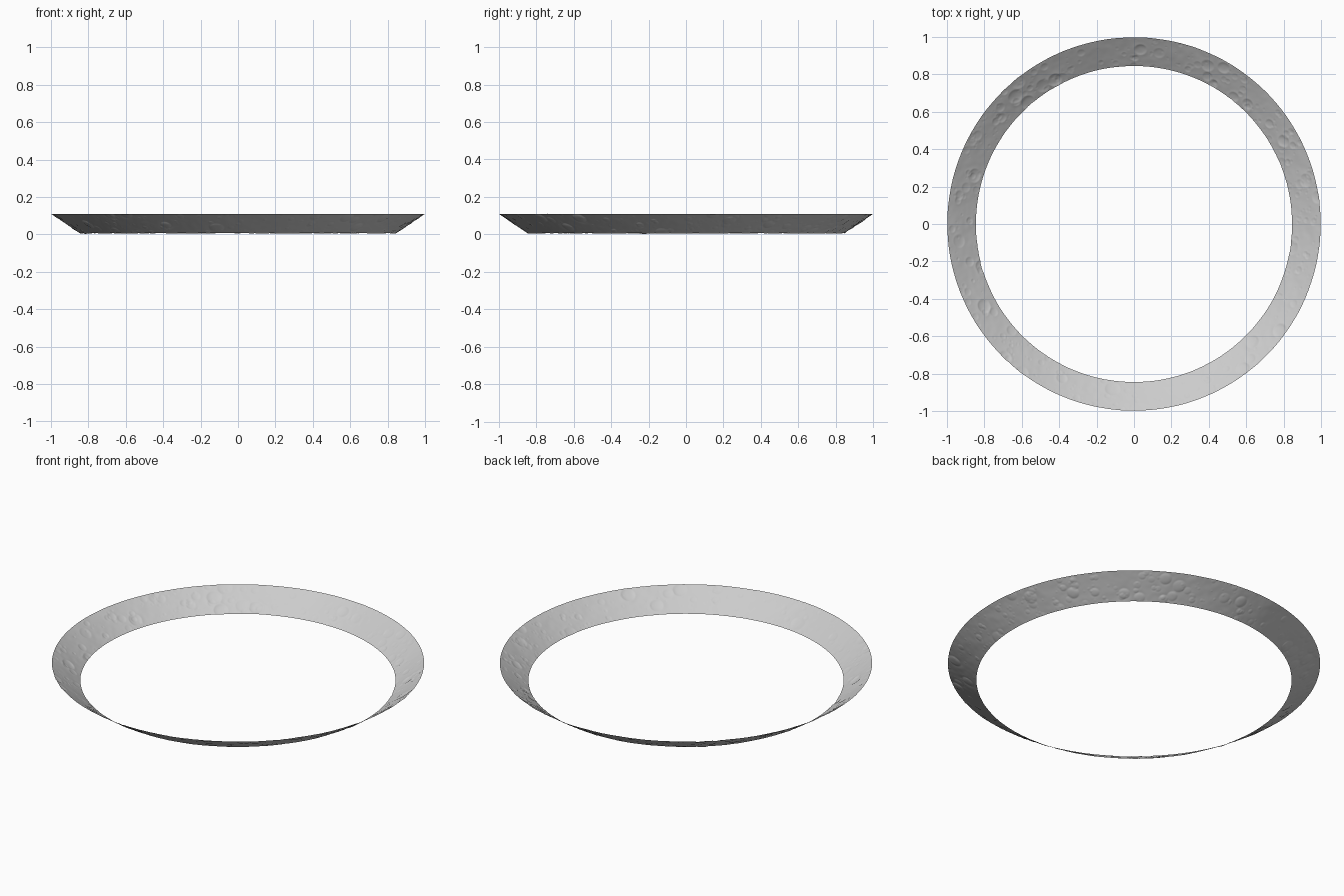
import bpy, math, random
from mathutils import Vector, noise

if "Cube" in bpy.data.objects:
    bpy.data.objects.remove(bpy.data.objects["Cube"])

random.seed(7)
N, M = 1400, 44                      # segments around, rows up the slope
R0, Z0, R1, Z1 = 0.845, 0.006, 0.998, 0.109
L = math.hypot(R1 - R0, Z1 - Z0)
nr, nz = -(Z1 - Z0) / L, (R1 - R0) / L   # inner surface normal (radial, vertical)
height = [[0.0] * (M + 1) for _ in range(N)]

# gentle rolling ground
for i in range(N):
    a = 2 * math.pi * i / N
    for j in range(M + 1):
        r, z = R0 + (R1 - R0) * j / M, Z0 + (Z1 - Z0) * j / M
        p = Vector((r * math.cos(a), r * math.sin(a), z))
        height[i][j] = 0.0012 * noise.noise(p * 9) + 0.0007 * noise.noise(p * 28)


def crater(angle, s, rad):
    """Press a bowl with a raised rim into the band."""
    rr = R0 + (R1 - R0) * s / L
    reach = 1.7 * rad
    ci, di = angle / (2 * math.pi) * N, reach / rr / (2 * math.pi) * N
    depth = 0.09 * rad * random.uniform(0.5, 1.0)
    for i in range(int(ci - di), int(ci + di) + 2):
        dx = (i - ci) / N * 2 * math.pi * rr
        for j in range(max(0, int((s - reach) / L * M)), min(M, int((s + reach) / L * M) + 1) + 1):
            t = math.hypot(dx, j / M * L - s) / rad
            if t < 1:
                height[i % N][j] += depth * (1.35 * t ** 3 - 1)
            elif t < 1.7:
                height[i % N][j] += depth * 0.35 * ((1.7 - t) / 0.7) ** 2


# craters of mixed sizes
for count, lo, hi in ((45, 0.025, 0.042), (110, 0.012, 0.022), (260, 0.006, 0.011)):
    for _ in range(count):
        crater(random.uniform(0, 2 * math.pi), random.uniform(0, L), random.uniform(lo, hi))

# conical band as an open sheet
verts, faces = [], []
for i in range(N):
    a = 2 * math.pi * i / N
    for j in range(M + 1):
        h = height[i][j]
        r = min(1.0, R0 + (R1 - R0) * j / M + nr * h)
        z = max(0.0, Z0 + (Z1 - Z0) * j / M + nz * h)
        verts.append((r * math.cos(a), r * math.sin(a), z))
w = M + 1
for i in range(N):
    k = (i + 1) % N
    for j in range(M):
        faces.append((i * w + j, k * w + j, k * w + j + 1, i * w + j + 1))

mesh = bpy.data.meshes.new("cratered_band")
mesh.from_pydata(verts, [], faces)
mesh.update()
band = bpy.data.objects.new("cratered_band", mesh)
bpy.context.collection.objects.link(band)
bpy.context.view_layer.objects.active = band
band.select_set(True)
bpy.ops.object.shade_smooth_by_angle(angle=math.radians(40))
